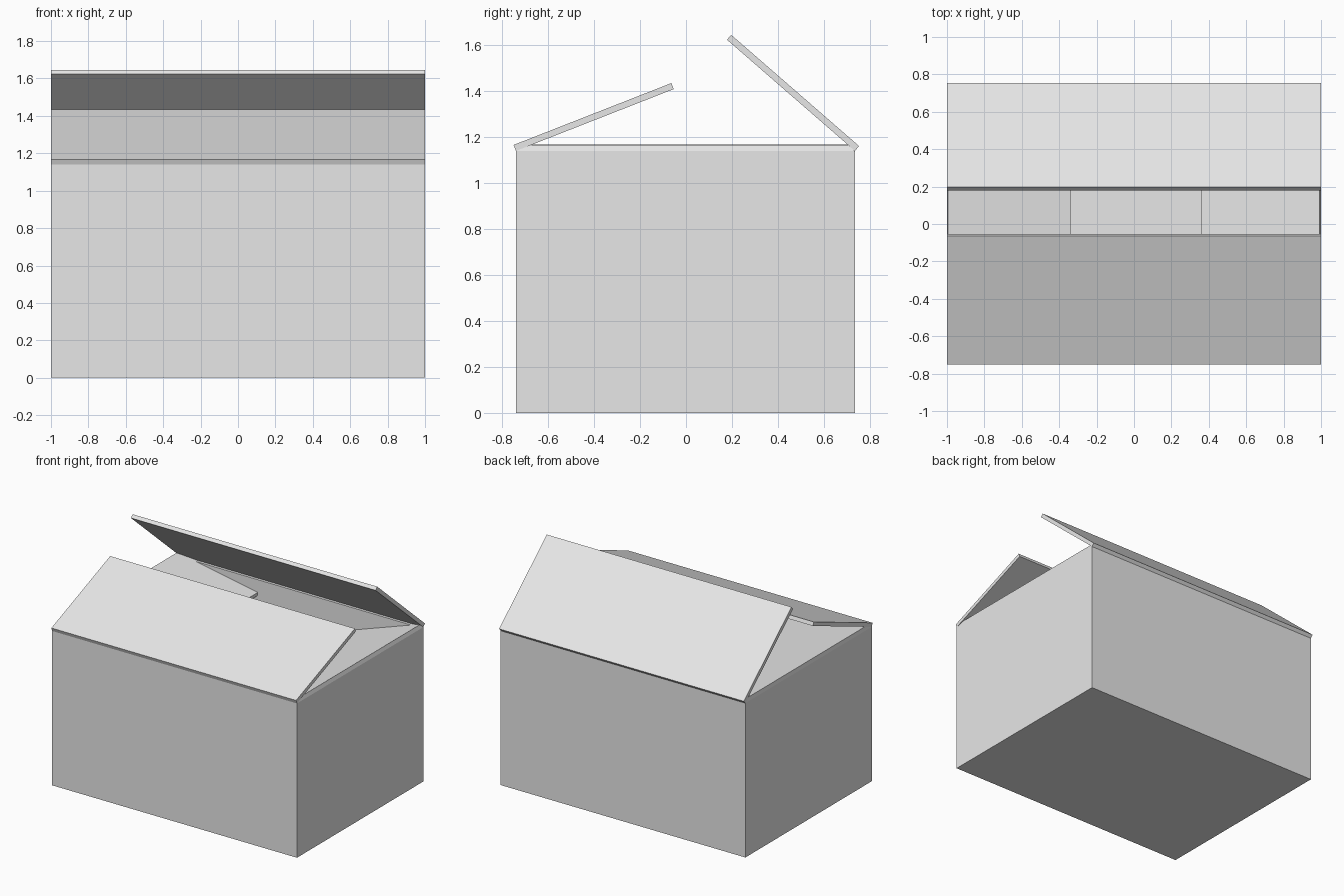
import bpy
import bmesh
from math import radians
from mathutils import Matrix, Vector

cube = bpy.data.objects.get("Cube")
if cube:
    bpy.data.objects.remove(cube, do_unlink=True)

# Overall sizes
WIDTH, DEPTH, HEIGHT = 2.0, 1.475, 1.14
BOARD = 0.028
CENTER_Y = -0.0025

card = bpy.data.materials.new("plain_grey_card")
card.use_nodes = True
grey = (0.8, 0.8, 0.8, 1.0)
card.diffuse_color = grey
card.node_tree.nodes["Principled BSDF"].inputs["Base Color"].default_value = grey


def add_object(name, bm):
    mesh = bpy.data.meshes.new(name)
    bmesh.ops.recalc_face_normals(bm, faces=bm.faces)
    bm.to_mesh(mesh)
    bm.free()
    mesh.materials.append(card)
    obj = bpy.data.objects.new(name, mesh)
    bpy.context.collection.objects.link(obj)
    return obj


def box(bm, size, center):
    matrix = Matrix.Translation(center) @ Matrix.Diagonal((*size, 1.0))
    return bmesh.ops.create_cube(bm, size=1.0, matrix=matrix)


# Hollow body: inset the top face and sink it to form the walls and floor
bm = bmesh.new()
box(bm, (WIDTH, DEPTH, HEIGHT), Vector((0, CENTER_Y, HEIGHT / 2)))
top = max(bm.faces, key=lambda f: f.calc_center_median().z)
bmesh.ops.inset_region(bm, faces=[top], thickness=BOARD)
inner = bmesh.ops.extrude_discrete_faces(bm, faces=[top])["faces"][0]
bmesh.ops.translate(bm, verts=inner.verts, vec=(0, 0, BOARD - HEIGHT))
add_object("box_body", bm)


# Flap: hinged on its lower outer edge, pitched up from level, turned inward
def flap(name, hinge, width, length, pitch, turn):
    bm = bmesh.new()
    box(bm, (width, length, BOARD), Vector((0, length / 2, BOARD / 2)))
    bm.transform(Matrix.Translation((*hinge, HEIGHT))
                 @ Matrix.Rotation(radians(turn), 4, "Z")
                 @ Matrix.Rotation(radians(pitch), 4, "X"))
    add_object(name, bm)


half = DEPTH / 2
flap("front_flap", (0, CENTER_Y - half), WIDTH, half, 21.4, 0)
flap("back_flap", (0, CENTER_Y + half), WIDTH, half, 41, 180)
flap("left_flap", (WIDTH / 2, CENTER_Y), DEPTH - 0.006, 0.667, -19, 90)
flap("right_flap", (-WIDTH / 2, CENTER_Y), DEPTH - 0.006, 0.667, -10.5, -90)
